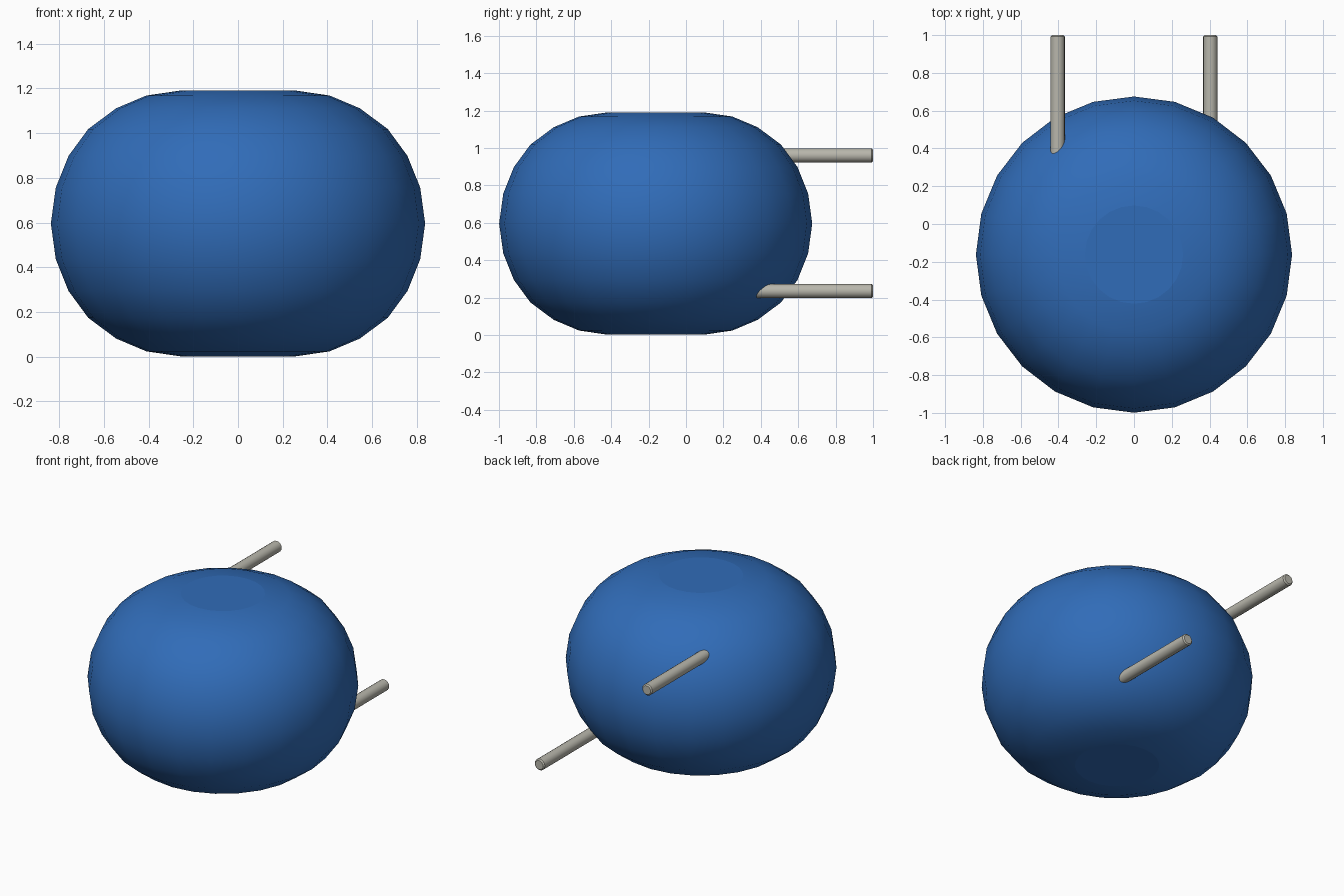
import bpy, bmesh, math
from mathutils import Matrix, Vector

cube = bpy.data.objects.get("Cube")
if cube:
    bpy.data.objects.remove(cube, do_unlink=True)


def make_material(name, rgb):
    mat = bpy.data.materials.new(name)
    mat.use_nodes = True
    mat.diffuse_color = (*rgb, 1)
    mat.node_tree.nodes["Principled BSDF"].inputs["Base Color"].default_value = (*rgb, 1)
    return mat


def make_object(name, bm, mat):
    bmesh.ops.recalc_face_normals(bm, faces=bm.faces)
    mesh = bpy.data.meshes.new(name)
    bm.to_mesh(mesh)
    bm.free()
    mesh.materials.append(mat)
    obj = bpy.data.objects.new(name, mesh)
    bpy.context.collection.objects.link(obj)
    return obj


blue = make_material("blue", (0.03, 0.15, 0.48))
grey = make_material("warm_grey", (0.48, 0.47, 0.41))

# Rounded body: upper half profile (radius, height above middle), mirrored and spun
BODY_Y, MIDDLE = -0.162, 0.596
upper = [(0.26, 0.594), (0.41, 0.572), (0.545, 0.515), (0.67, 0.422),
         (0.758, 0.302), (0.815, 0.16), (0.837, 0)]
profile = upper + [(r, -h) for r, h in reversed(upper[:-1])]

bm = bmesh.new()
points = [bm.verts.new((r, BODY_Y, MIDDLE + h)) for r, h in profile]
edges = [bm.edges.new(pair) for pair in zip(points, points[1:])]
bmesh.ops.spin(bm, geom=points + edges, cent=(0, BODY_Y, 0), axis=(0, 0, 1),
               angle=math.tau, steps=24)
bmesh.ops.translate(bm, verts=bm.verts, vec=(-0.0, 0, 0))
bmesh.ops.remove_doubles(bm, verts=bm.verts, dist=0.001)
# Flat discs close the top and bottom
bmesh.ops.holes_fill(bm, edges=[e for e in bm.edges if e.is_boundary], sides=0)
for face in bm.faces:
    face.smooth = len(face.verts) == 4
make_object("body", bm, blue)


# Straight pins with slightly bevelled ends, pointing backwards
def make_pin(name, x, z, start=0.2, end=1.0, radius=0.038):
    bm = bmesh.new()
    place = Matrix.Translation(Vector((x, (start + end) / 2, z))) @ Matrix.Rotation(math.pi / 2, 4, 'X')
    bmesh.ops.create_cone(bm, cap_ends=True, segments=16, radius1=radius,
                          radius2=radius, depth=end - start, matrix=place)
    rims = [e for e in bm.edges if any(len(f.verts) > 4 for f in e.link_faces)]
    bmesh.ops.bevel(bm, geom=rims, offset=0.008, segments=1, affect='EDGES')
    for face in bm.faces:
        face.smooth = len(face.verts) == 4 and abs(face.normal.y) < 0.1
    return make_object(name, bm, grey)


make_pin("upper_right_pin", -0.404, 0.96)
make_pin("lower_left_pin", 0.404, 0.235)
